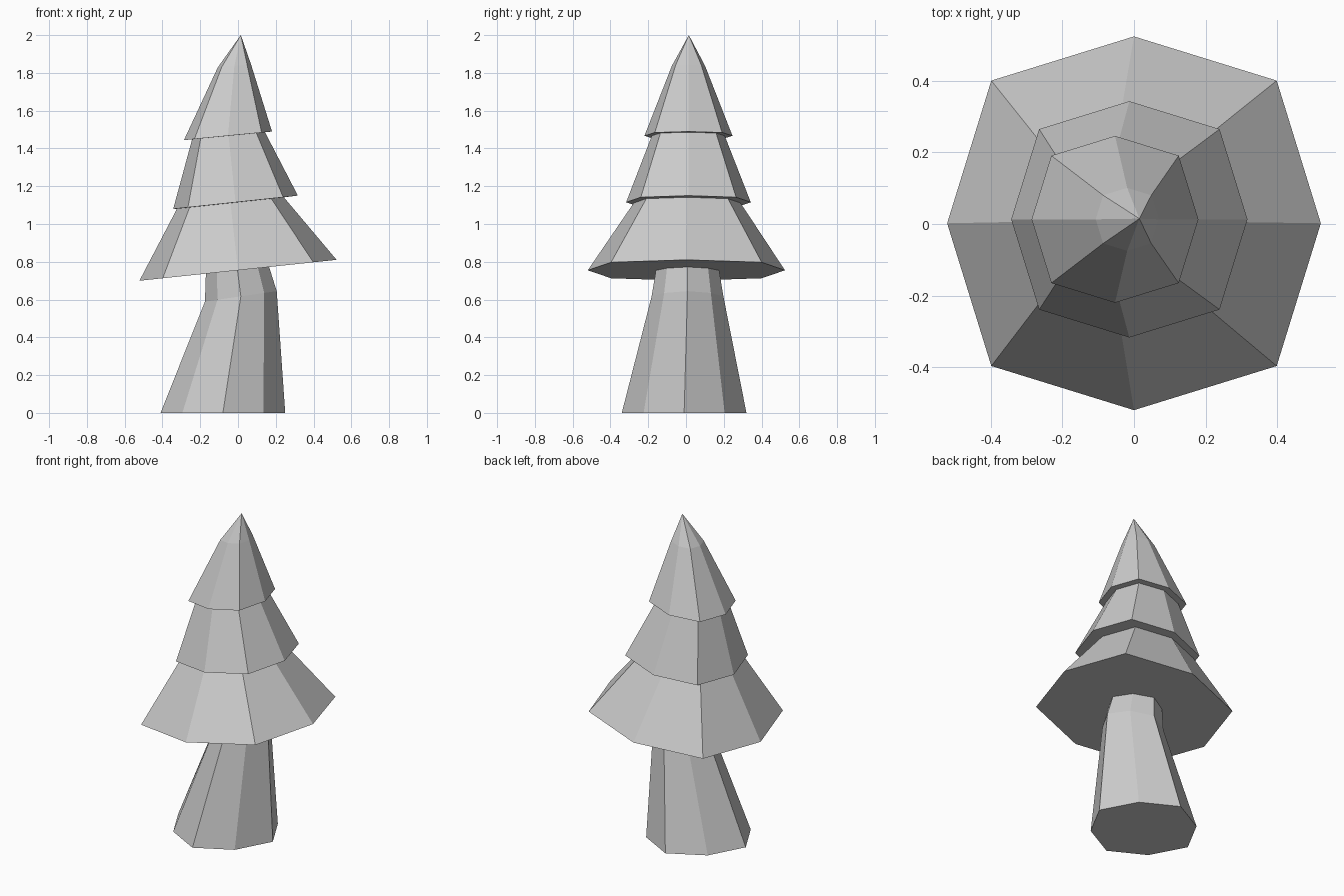
import bpy, bmesh, math

if "Cube" in bpy.data.objects:
    bpy.data.objects.remove(bpy.data.objects["Cube"])


def loft(name, rings, diag, apex=None):
    """Skin tilted octagon rings: (cx, cy, cz, radius, slope along x)."""
    bm = bmesh.new()
    loops = []
    for cx, cy, cz, r, slope in rings:
        loop = []
        for i in range(8):
            a = i * math.pi / 4
            d = r * (diag if i % 2 else 1)
            x = d * math.cos(a)
            loop.append(bm.verts.new((cx + x, cy + d * math.sin(a), cz + slope * x)))
        loops.append(loop)
    for lo, hi in zip(loops, loops[1:]):
        for i in range(8):
            j = (i + 1) % 8
            bm.faces.new((lo[i], lo[j], hi[j], hi[i]))
    bm.faces.new(loops[0][::-1])
    if apex:
        tip = bm.verts.new(apex)
        for i in range(8):
            bm.faces.new((loops[-1][i], loops[-1][(i + 1) % 8], tip))
    else:
        bm.faces.new(loops[-1])
    bmesh.ops.recalc_face_normals(bm, faces=bm.faces)
    me = bpy.data.meshes.new(name)
    bm.to_mesh(me)
    bm.free()
    ob = bpy.data.objects.new(name, me)
    bpy.context.collection.objects.link(ob)
    return ob


# Bent, tapering trunk
loft("trunk", [
    (-0.08, -0.01, 0.0, 0.33, 0.0),
    (0.015, 0.008, 0.617, 0.19, 0.145),
    (-0.003, 0.008, 0.757, 0.167, 0.107),
], 0.92)

# Three stacked, tilted foliage tiers with overhanging rims
loft("foliage", [
    (0.0, 0.002, 0.755, 0.522, 0.106),
    (-0.04, 0.006, 1.111, 0.283, 0.107),
    (-0.013, 0.013, 1.115, 0.33, 0.107),
    (-0.05, 0.012, 1.467, 0.193, 0.097),
    (-0.053, 0.013, 1.467, 0.233, 0.097),
    (-0.019, 0.013, 1.837, 0.088, 0.09),
], 1.08, apex=(0.015, 0.015, 2.0))
